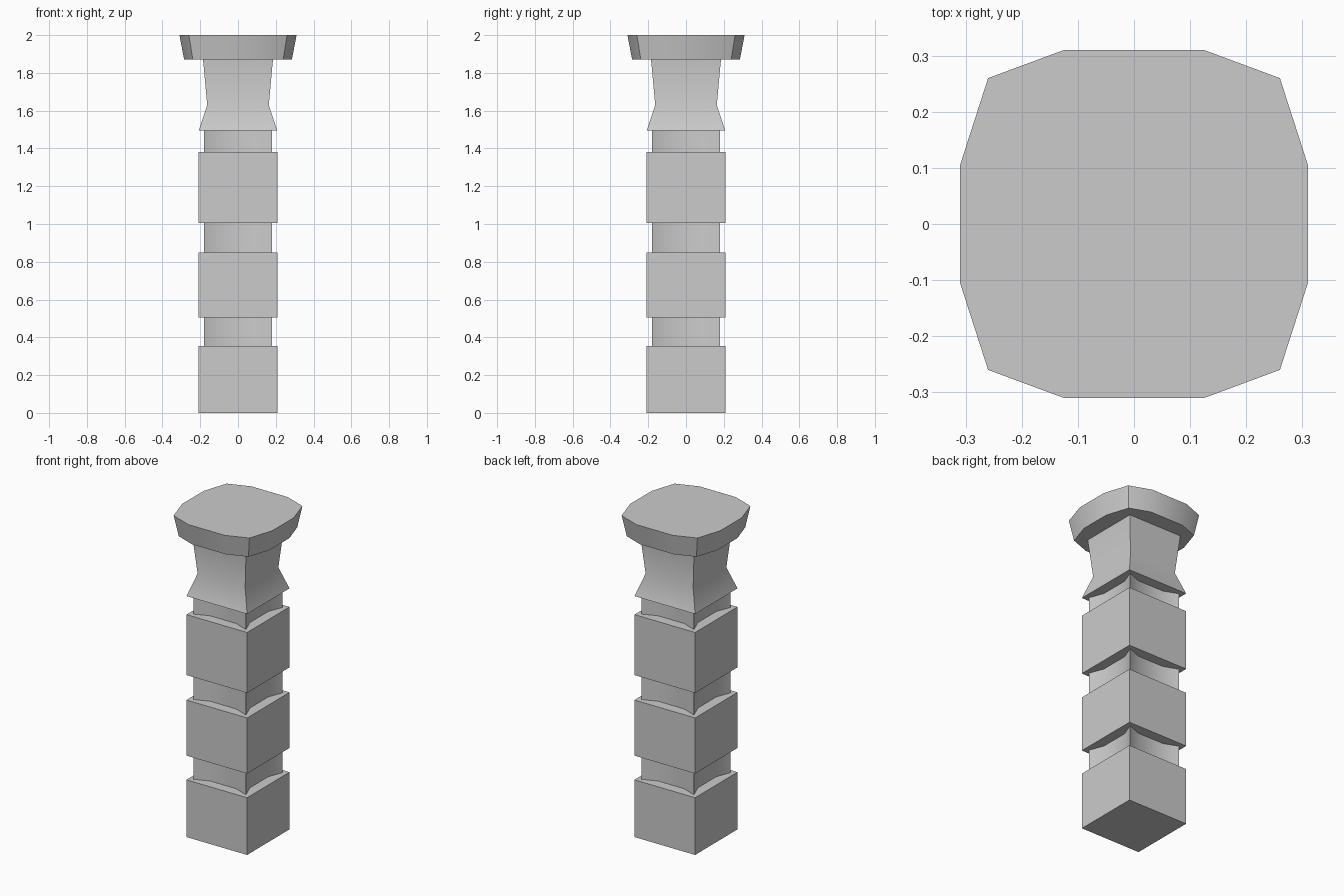
import bpy, bmesh, math

if "Cube" in bpy.data.objects:
    bpy.data.objects.remove(bpy.data.objects["Cube"])


def ring_points(quarter):
    """Repeat three corner points around the four sides."""
    pts = []
    for k in range(4):
        c, s = round(math.cos(k * math.pi / 2)), round(math.sin(k * math.pi / 2))
        pts += [(x * c - y * s, x * s + y * c) for x, y in quarter]
    return pts


def square(h):
    return ring_points([(h, h * 0.5), (h, h), (h * 0.5, h)])


def pinched():
    # concave sides running out to pointed corners
    return ring_points([(0.145, 0.09), (0.18, 0.18), (0.09, 0.145)])


def cap(scale):
    pts = [(0.31, 0.105), (0.26, 0.26), (0.125, 0.31)]
    out = []
    for sx, sy in ((1, 1), (-1, 1), (-1, -1), (1, -1)):
        corner = [(x * sx * scale, y * sy * scale) for x, y in pts]
        out += corner if sx * sy > 0 else corner[::-1]
    return out


def loft(name, sections):
    """Skin a stack of (z, outline) sections and close both ends."""
    bm = bmesh.new()
    rings = [[bm.verts.new((x, y, z)) for x, y in pts] for z, pts in sections]
    n = len(rings[0])
    for a, b in zip(rings, rings[1:]):
        for i in range(n):
            j = (i + 1) % n
            bm.faces.new((a[i], a[j], b[j], b[i]))
    bm.faces.new(rings[0][::-1])
    bm.faces.new(rings[-1])
    bmesh.ops.recalc_face_normals(bm, faces=bm.faces[:])
    mesh = bpy.data.meshes.new(name)
    bm.to_mesh(mesh)
    bm.free()
    ob = bpy.data.objects.new(name, mesh)
    bpy.context.collection.objects.link(ob)
    bpy.ops.object.select_all(action='DESELECT')
    ob.select_set(True)
    bpy.context.view_layer.objects.active = ob
    bpy.ops.object.shade_smooth_by_angle(angle=math.radians(40))
    return ob


# shaft: square blocks alternating with pinched necks, then flared throat
sections = []
for z0, z1, neck_top in ((0, 0.355, 0.505), (0.505, 0.85, 1.005), (1.005, 1.38, 1.495)):
    sections += [(z0, square(0.208)), (z1, square(0.208)),
                 (z1, pinched()), (neck_top, pinched())]
sections += [(1.495, square(0.208)), (1.63, square(0.163)), (1.87, square(0.185))]
loft("column_shaft", sections)

# capital: flared twelve-sided slab
loft("capital_slab", [(1.87, cap(0.92)), (2.0, cap(1.0))])
